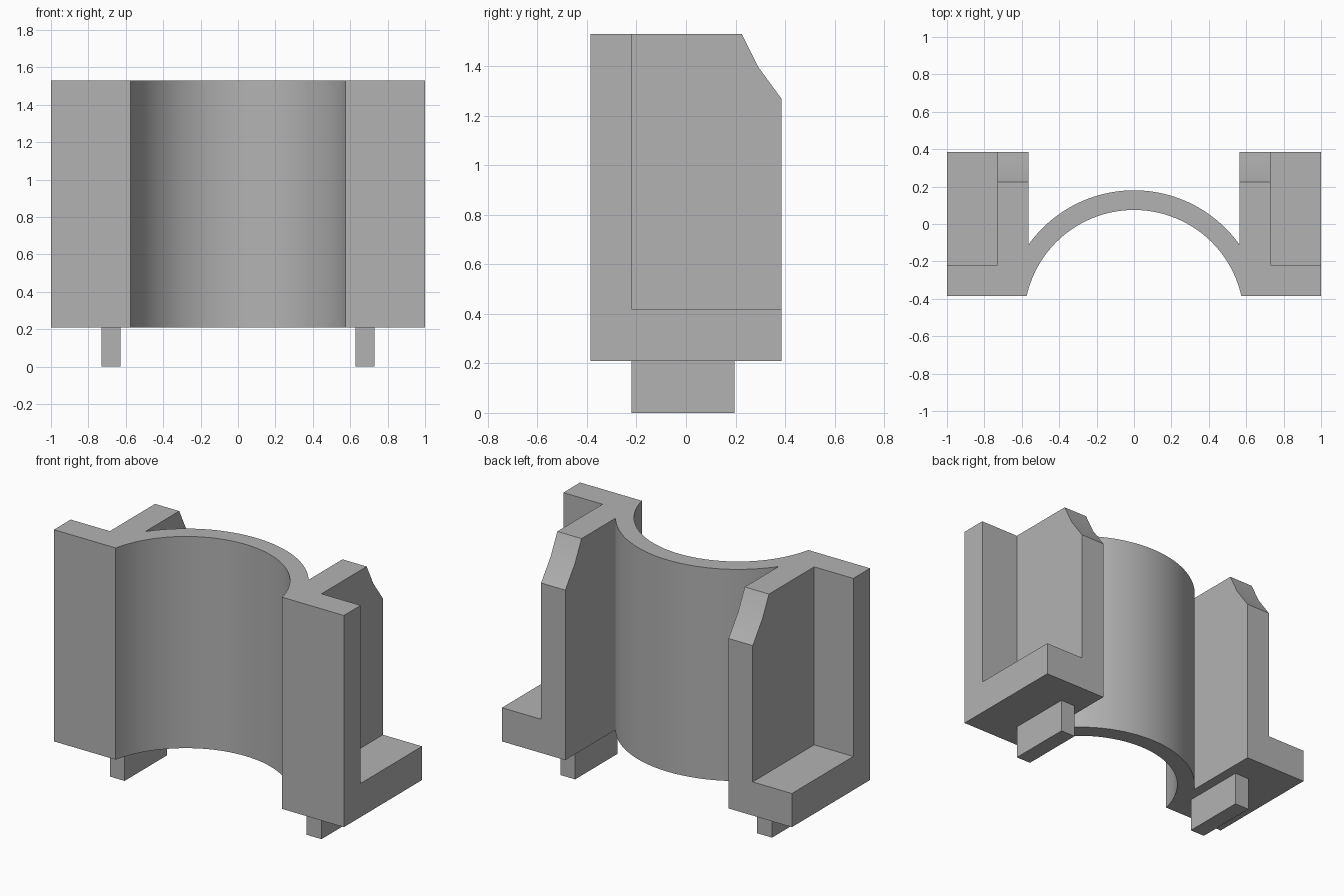
import bpy
import bmesh
from math import sin, cos, asin, acos
from mathutils import Vector

if "Cube" in bpy.data.objects:
    bpy.data.objects.remove(bpy.data.objects["Cube"], do_unlink=True)

grey = bpy.data.materials.new("plain grey")
grey.use_nodes = True
grey.diffuse_color = (0.45, 0.45, 0.45, 1)
grey.node_tree.nodes["Principled BSDF"].inputs["Base Color"].default_value = grey.diffuse_color


def prism(name, outline, direction):
    """Extrude a closed outline of 3D points along a direction."""
    bm = bmesh.new()
    face = bm.faces.new([bm.verts.new(p) for p in outline])
    new = bmesh.ops.extrude_face_region(bm, geom=[face])["geom"]
    bmesh.ops.translate(bm, vec=Vector(direction),
                        verts=[v for v in new if isinstance(v, bmesh.types.BMVert)])
    bmesh.ops.recalc_face_normals(bm, faces=bm.faces)
    mesh = bpy.data.meshes.new(name)
    bm.to_mesh(mesh)
    bm.free()
    mesh.materials.append(grey)
    obj = bpy.data.objects.new(name, mesh)
    bpy.context.collection.objects.link(obj)
    return obj


def box(name, x, y, z):
    corners = [(x[0], y[0], z[0]), (x[1], y[0], z[0]), (x[1], y[1], z[0]), (x[0], y[1], z[0])]
    return prism(name, corners, (0, 0, z[1] - z[0]))


def cut(target, cutter):
    cutter.hide_render = True
    mod = target.modifiers.new("cut", 'BOOLEAN')
    mod.operation = 'DIFFERENCE'
    mod.solver = 'EXACT'
    mod.object = cutter
    bpy.context.view_layer.objects.active = target
    bpy.ops.object.modifier_apply(modifier=mod.name)
    bpy.data.objects.remove(cutter, do_unlink=True)


HALF_DEPTH, BOTTOM, TOP = 0.385, 0.21, 1.53
CENTRE_Y, INNER, OUTER = -0.513, 0.588, 0.693
RIB_IN, RIB_OUT, PLATE_BACK, FOOT_TOP = 0.563, 0.73, -0.22, 0.42


def arc(radius, limit, steps=48):
    """Arc points from -limit to +limit, measured from the back."""
    angles = [limit * (2 * i / steps - 1) for i in range(steps + 1)]
    return [(radius * sin(a), CENTRE_Y + radius * cos(a), BOTTOM) for a in angles]


# Body: curved shell and both brackets as one plan outline
inner = arc(INNER, acos((-HALF_DEPTH - CENTRE_Y) / INNER))
outer = arc(OUTER, asin(RIB_IN / OUTER))
right_end = [(-RIB_IN, HALF_DEPTH, BOTTOM), (-1, HALF_DEPTH, BOTTOM), (-1, -HALF_DEPTH, BOTTOM)]
left_end = [(-x, y, z) for x, y, z in reversed(right_end)]
body = prism("bracket_body", right_end + inner + left_end + outer[::-1], (0, 0, TOP - BOTTOM))

# Open corner above each foot
for side in (-1, 1):
    cut(body, box("corner_cutter", sorted((side * RIB_OUT, side * 1.2)),
                  (PLATE_BACK, 0.6), (FOOT_TOP, 1.8)))

# Two-step bevel on the upper back of the ribs
bevel = [(0.215, 1.55), (0.29, 1.40), (0.458, 1.17), (0.5, 1.55)]
cut(body, prism("bevel_cutter", [(-1.1, y, z) for y, z in bevel], (2.2, 0, 0)))

bpy.ops.object.select_all(action='DESELECT')
body.select_set(True)
bpy.context.view_layer.objects.active = body
bpy.ops.object.shade_smooth_by_angle(angle=0.3)

# Locating pegs underneath
for side, label in ((-1, "right"), (1, "left")):
    box(label + "_peg", sorted((side * 0.628, side * 0.73)), (-0.22, 0.195), (0, BOTTOM))
